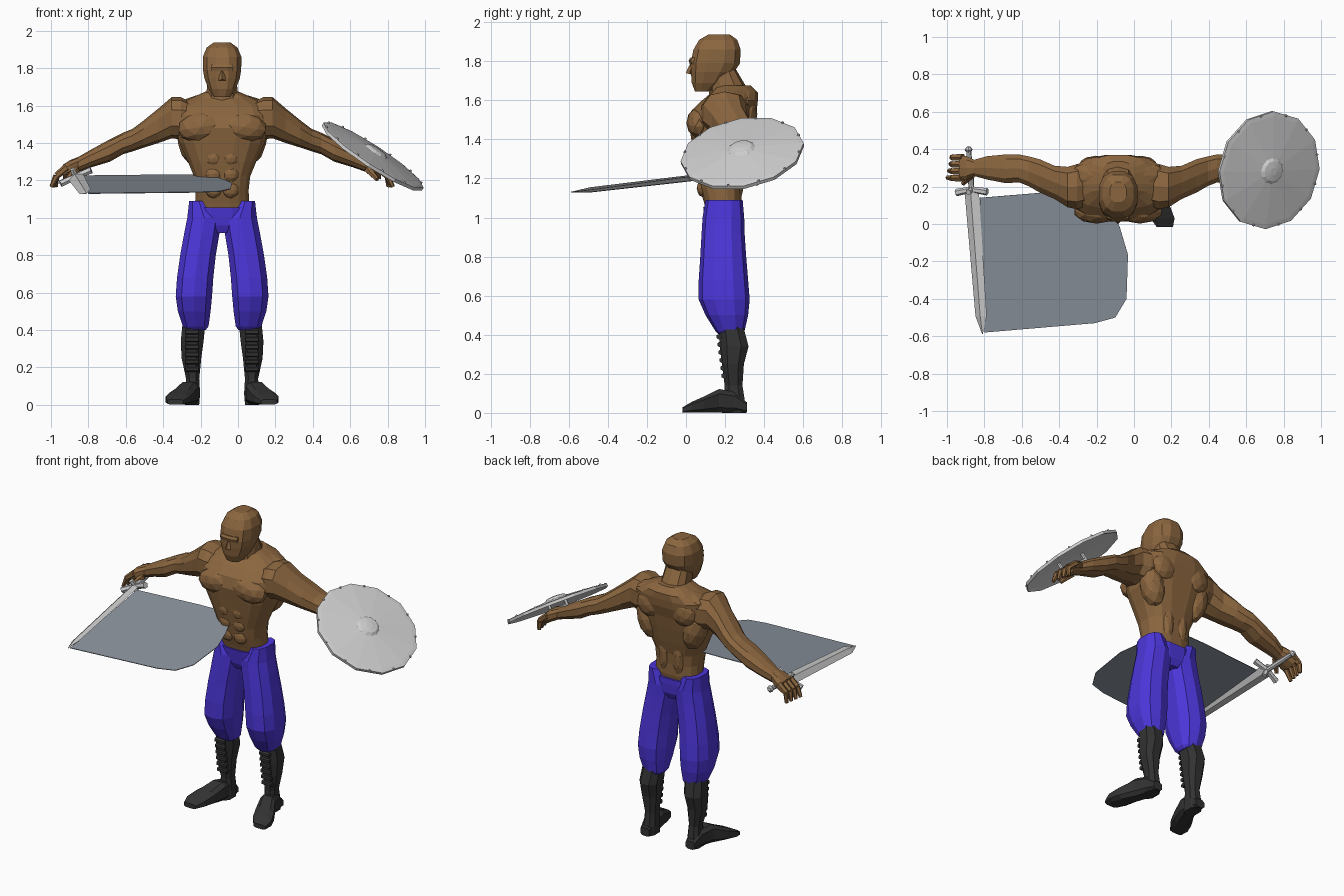
import bpy, bmesh, math
from mathutils import Vector, Matrix

if "Cube" in bpy.data.objects:
    bpy.data.objects.remove(bpy.data.objects["Cube"])

CX = -0.085  # centre line of the body


def material(name, r, g, b):
    m = bpy.data.materials.new(name)
    lin = [((c / 255 + 0.055) / 1.055) ** 2.4 for c in (r, g, b)]
    m.diffuse_color = (*lin, 1)
    m.use_nodes = True
    m.node_tree.nodes["Principled BSDF"].inputs["Base Color"].default_value = m.diffuse_color
    return m


SKIN = material("brown skin", 139, 102, 63)
BLUE = material("blue cloth", 76, 54, 218)
BLACK = material("black leather", 50, 50, 50)
STEEL = material("light steel", 208, 208, 209)
SWEEP = material("grey sheet", 140, 148, 158)


def finish(name, bm, mat, matrix=None):
    if matrix:
        bm.transform(matrix)
    bmesh.ops.recalc_face_normals(bm, faces=bm.faces)
    me = bpy.data.meshes.new(name)
    bm.to_mesh(me)
    bm.free()
    me.materials.append(mat)
    ob = bpy.data.objects.new(name, me)
    bpy.context.collection.objects.link(ob)
    return ob


def loft(name, mat, axis, rings, n=10, p=0.8, phase=0.5, side=0, matrix=None):
    """Rings: (position on axis, min/max of first other axis, min/max of second).
    With side = -1 or 1, x is an offset from the body centre line."""
    bm = bmesh.new()
    loops = []
    for t, a0, a1, b0, b1 in rings:
        loop = []
        for i in range(n):
            w = 2 * math.pi * (i + phase) / n
            c, s = math.cos(w), math.sin(w)
            a = (a0 + a1) / 2 + (a1 - a0) / 2 * math.copysign(abs(c) ** p, c)
            b = (b0 + b1) / 2 + (b1 - b0) / 2 * math.copysign(abs(s) ** p, s)
            co = {"x": (t, a, b), "y": (a, t, b), "z": (a, b, t)}[axis]
            x = CX + side * co[0] if side else co[0]
            loop.append(bm.verts.new((x, co[1], co[2])))
        loops.append(loop)
    for l0, l1 in zip(loops, loops[1:]):
        for i in range(n):
            j = (i + 1) % n
            bm.faces.new((l0[i], l0[j], l1[j], l1[i]))
    bm.faces.new(loops[0])
    bm.faces.new(loops[-1])
    return finish(name, bm, mat, matrix)


def tube(name, mat, p, q, r1, r2, n=6, matrix=None):
    p, q = Vector(p), Vector(q)
    bm = bmesh.new()
    bmesh.ops.create_cone(bm, cap_ends=True, segments=n, radius1=r1, radius2=r2, depth=(q - p).length)
    rot = (q - p).to_track_quat("Z", "Y").to_matrix().to_4x4()
    bm.transform(Matrix.Translation((p + q) / 2) @ rot)
    return finish(name, bm, mat, matrix)


def muscle(name, side, o, y, z, size, tilt=0):
    bm = bmesh.new()
    bmesh.ops.create_icosphere(bm, subdivisions=2, radius=1)
    m = (Matrix.Translation((CX + side * o, y, z)) @ Matrix.Rotation(side * tilt, 4, "Y")
         @ Matrix.Diagonal((*size, 1)))
    return finish(name, bm, SKIN, m)


# Torso and head
def centred(rows):
    return [(z, -w, w, y0, y1) for z, w, y0, y1 in rows]


loft("torso", SKIN, "z", centred([
    (1.00, .13, .11, .27), (1.08, .146, .09, .285), (1.15, .144, .068, .285),
    (1.22, .152, .055, .29), (1.30, .185, .04, .31), (1.40, .232, .025, .33),
    (1.48, .25, .012, .345), (1.55, .265, .03, .365), (1.60, .25, .08, .37),
    (1.64, .17, .13, .37), (1.675, .09, .15, .335)]), n=16, p=.75, side=1)
loft("neck", SKIN, "z", centred([
    (1.58, .10, .11, .34), (1.65, .088, .12, .32), (1.76, .08, .12, .255)]), side=1)
loft("head", SKIN, "z", centred([
    (1.645, .045, .045, .13), (1.69, .075, .027, .20), (1.745, .097, .022, .25),
    (1.79, .105, .02, .28), (1.86, .106, .035, .283), (1.91, .085, .065, .265),
    (1.938, .045, .115, .225)]), n=12, p=.8, side=1)
tube("nose", SKIN, (CX, .035, 1.80), (CX, .018, 1.735), .008, .02, 4)
loft("brow", SKIN, "z", centred([(1.785, .06, .018, .06), (1.805, .065, .012, .06), (1.82, .06, .022, .06)]), n=8, side=1)

# Hips of the trousers
loft("trouser_hips", BLUE, "z", centred([
    (.92, .06, .12, .27), (.96, .13, .10, .29), (1.02, .165, .09, .295), (1.055, .165, .085, .295)]),
    n=12, side=1)

for s in (-1, 1):
    # Chest and back muscles
    muscle("chest_muscle", s, .115, .068, 1.485, (.125, .066, .08), .15)
    muscle("side_back_muscle", s, .165, .26, 1.41, (.075, .075, .14), .25)
    muscle("shoulder_blade", s, .12, .315, 1.53, (.09, .05, .09), .3)
    muscle("neck_slope", s, .13, .26, 1.605, (.13, .08, .05), .2)
    muscle("lower_back_muscle", s, .05, .255, 1.22, (.045, .045, .16))
    for k in range(3):
        muscle("stomach_muscle", s, .045, .085 - .012 * k, 1.15 + .085 * k, (.045, .03, .045))

    # Arm from shoulder to hand
    loft("arm", SKIN, "x", [
        (.17, .09, .33, 1.45, 1.62), (.22, .075, .325, 1.42, 1.645), (.27, .085, .31, 1.425, 1.645),
        (.34, .13, .315, 1.40, 1.585), (.42, .165, .35, 1.375, 1.52), (.48, .20, .365, 1.355, 1.475),
        (.53, .22, .375, 1.34, 1.455), (.60, .215, .375, 1.30, 1.42), (.70, .235, .365, 1.27, 1.365),
        (.77, .255, .345, 1.245, 1.325), (.81, .235, .365, 1.225, 1.31),
        (.85, .23, .37, 1.205, 1.285)], side=s)
    for k in range(4):
        y = .245 + .037 * k
        knuckle = (CX + s * .885, y, 1.225)
        tube("finger_base", SKIN, (CX + s * .83, y, 1.27), knuckle, .021, .018)
        tube("finger_tip", SKIN, knuckle, (CX + s * (.913 - .008 * k), y + .003, 1.165), .018, .011)
    tube("thumb", SKIN, (CX + s * .78, .265, 1.26), (CX + s * .83, .215, 1.205), .022, .012)

    # Trouser leg
    loft("trouser_leg", BLUE, "z", [
        (1.09, .07, .178, .10, .29), (1.0, .0, .19, .085, .298), (.92, .01, .206, .08, .30),
        (.80, .03, .228, .073, .308), (.68, .043, .245, .065, .318), (.58, .05, .252, .065, .326),
        (.50, .058, .24, .10, .318), (.42, .07, .213, .15, .30), (.40, .085, .20, .17, .29)], side=s)

    # Boot with laces
    loft("boot_shaft", BLACK, "z", [
        (.44, .085, .215, .165, .298), (.34, .095, .225, .168, .325), (.25, .108, .22, .18, .30),
        (.14, .12, .195, .195, .292), (.06, .115, .20, .19, .305), (0, .12, .20, .18, .31)], n=8, side=s)
    loft("boot_foot", BLACK, "y", [
        (.312, .13, .195, 0, .055), (.25, .12, .21, 0, .11), (.17, .125, .235, 0, .125),
        (.09, .148, .283, 0, .085), (.03, .17, .305, 0, .058), (-.017, .205, .295, 0, .03)],
        n=8, p=.6, side=s)
    for k in range(6):
        z = .19 + .04 * k
        y = .195 - .005 * k
        tube("boot_lace", BLACK, (CX + s * .125, y, z), (CX + s * .195, y, z), .015, .015)

# Shield: a shallow twelve-sided cone with a boss, rim studs and a grip
normal = Vector((.54, -.16, .826)).normalized()
shield = Matrix.Translation((.722, .288, 1.33)) @ normal.to_track_quat("Z", "Y").to_matrix().to_4x4()


def disc(rows):
    return [(z, -r, r, -r, r) for z, r in rows]


loft("shield", STEEL, "z", disc([
    (.018, .04), (-.004, .29), (-.012, .319), (.006, .319), (.010, .295),
    (.030, .07), (.042, .055), (.047, .02)]), n=12, p=1, matrix=shield)
for k in range(12):
    c, d = .305 * math.cos(k * math.pi / 6), .305 * math.sin(k * math.pi / 6)
    tube("shield_stud", STEEL, (c, d, .004), (c, d, .014), .008, .005, matrix=shield)
tube("shield_grip", STEEL, (0, -.09, -.03), (0, .09, -.03), .011, .011, matrix=shield)
for e in (-.09, .09):
    tube("shield_grip_post", STEEL, (0, e, -.035), (0, e, .012), .011, .011, matrix=shield)

# Sword: local z runs along the blade, local x across it
along = Vector((.058, -.77, -.09)).normalized()
across = Vector((.9, 0, .4))
across = (across - along * across.dot(along)).normalized()
flat = along.cross(across)
sword = Matrix.Translation((-.868, .18, 1.22)) @ Matrix((across, flat, along)).transposed().to_4x4()
loft("sword_blade", STEEL, "z", [
    (0, -.042, .042, -.016, .016), (.68, -.033, .033, -.012, .012),
    (.775, -.002, .002, -.002, .002)], n=4, p=1, phase=0, matrix=sword)
loft("sword_grip", STEEL, "z", disc([(-.21, .013), (-.1, .017), (0, .015)]), n=8, p=1, matrix=sword)
loft("sword_pommel", STEEL, "z", disc([(-.235, .01), (-.22, .022), (-.205, .012)]), n=8, p=1, matrix=sword)
for e in (-1, 1):
    tube("sword_guard", STEEL, (0, 0, -.005), (e * .09, 0, .01), .016, .02, matrix=sword)
    tube("sword_side_guard", STEEL, (0, 0, -.005), (0, e * .045, .005), .014, .016, matrix=sword)

# Flat sheet swept out beside the blade
outline = [(-.825, .14), (-.80, -.58), (-.21, -.53), (-.10, -.50), (-.04, -.40),
           (-.032, -.165), (-.075, -.02), (-.13, .11), (-.25, .18), (-.40, .175)]
bm = bmesh.new()
bm.faces.new([bm.verts.new((x, y, 1.13 + (y + .58) * .132)) for x, y in outline])
sheet = finish("swept_sheet", bm, SWEEP)
mod = sheet.modifiers.new("thickness", "SOLIDIFY")
mod.thickness = .004
mod.offset = 0
